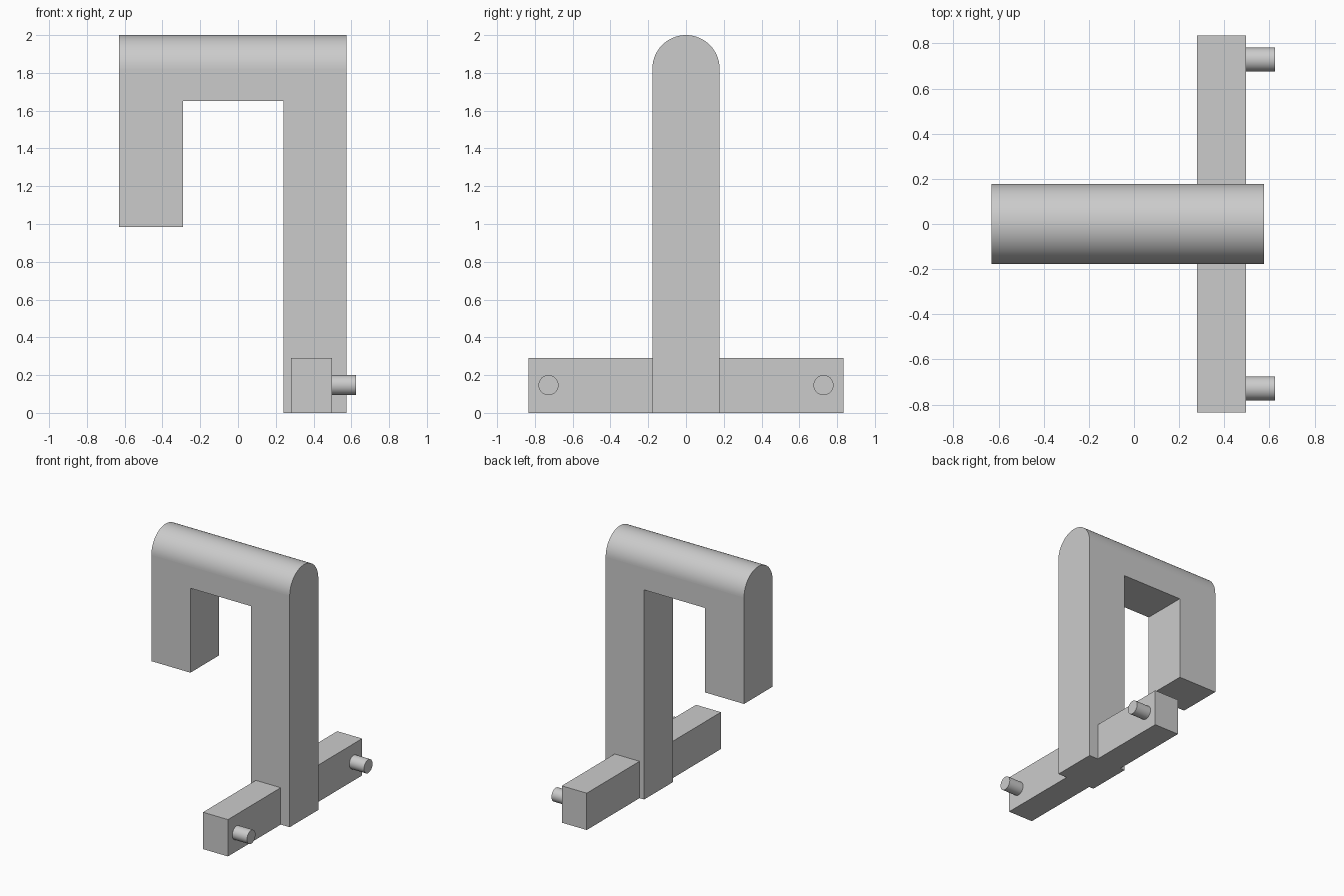
import bpy
import bmesh
from math import pi
from mathutils import Matrix, Vector

cube = bpy.data.objects.get("Cube")
if cube:
    bpy.data.objects.remove(cube, do_unlink=True)

# Single grey material
grey = bpy.data.materials.new("light_grey")
grey.use_nodes = True
colour = (0.6, 0.6, 0.6, 1)
grey.diffuse_color = colour
bsdf = next(n for n in grey.node_tree.nodes if n.type == "BSDF_PRINCIPLED")
bsdf.inputs["Base Color"].default_value = colour


def finish(bm, name, is_round):
    """Turn the bmesh into an object, smoothing only its round faces."""
    bmesh.ops.recalc_face_normals(bm, faces=bm.faces[:])
    bm.normal_update()
    for face in bm.faces:
        face.smooth = is_round(face)
    mesh = bpy.data.meshes.new(name)
    bm.to_mesh(mesh)
    bm.free()
    mesh.materials.append(grey)
    obj = bpy.data.objects.new(name, mesh)
    bpy.context.collection.objects.link(obj)
    return obj


def box(name, low, high):
    low, high = Vector(low), Vector(high)
    bm = bmesh.new()
    place = Matrix.Translation((low + high) / 2) @ Matrix.Diagonal((*(high - low), 1))
    bmesh.ops.create_cube(bm, size=1, matrix=place)
    return finish(bm, name, lambda f: False)


def peg(name, x0, x1, y, z, radius):
    bm = bmesh.new()
    place = Matrix.Translation(((x0 + x1) / 2, y, z)) @ Matrix.Rotation(pi / 2, 4, "Y")
    bmesh.ops.create_cone(bm, cap_ends=True, segments=48, radius1=radius,
                          radius2=radius, depth=x1 - x0, matrix=place)
    return finish(bm, name, lambda f: abs(f.normal.x) < 0.5)


def hook(name, half_depth, top):
    """Hooked outline extruded in depth, closed by a half-round top."""
    spring = top - half_depth
    outline = [(-0.63, spring), (-0.63, 0.985), (-0.29, 0.985), (-0.29, 1.65),
               (0.24, 1.65), (0.24, 0), (0.575, 0), (0.575, spring)]
    bm = bmesh.new()
    verts = [bm.verts.new((x, -half_depth, z)) for x, z in outline]
    front = bm.faces.new(verts)
    ext = bmesh.ops.extrude_face_region(bm, geom=[front], use_keep_orig=True)
    moved = [g for g in ext["geom"] if isinstance(g, bmesh.types.BMVert)]
    bmesh.ops.translate(bm, verts=moved, vec=(0, 2 * half_depth, 0))

    # Replace the flat top with an arc swept from the front edge to the back
    bm.normal_update()
    lid = max(bm.faces, key=lambda f: f.calc_center_median().z)
    bmesh.ops.delete(bm, geom=[lid], context="FACES_ONLY")
    edge = bm.edges.get((verts[0], verts[-1]))
    bmesh.ops.spin(bm, geom=[verts[0], verts[-1], edge], cent=(0, 0, spring),
                   axis=(-1, 0, 0), angle=pi, steps=48)
    bmesh.ops.remove_doubles(bm, verts=bm.verts[:], dist=0.0005)
    bmesh.ops.holes_fill(bm, edges=bm.edges[:], sides=0)

    # Merge the half-round ends with the leg sides
    bmesh.ops.dissolve_limit(bm, angle_limit=0.01, verts=bm.verts[:], edges=bm.edges[:])
    return finish(bm, name, lambda f: abs(f.normal.x) < 0.5
                  and f.calc_center_median().z > spring)


hook("hooked_post", 0.178, 2.0)

# Crossbar through the foot, with a peg near each end
box("foot_crossbar", (0.28, -0.835, 0), (0.497, 0.835, 0.29))
for side, name in ((-1, "front_peg"), (1, "back_peg")):
    peg(name, 0.497, 0.625, side * 0.728, 0.147, 0.053)
